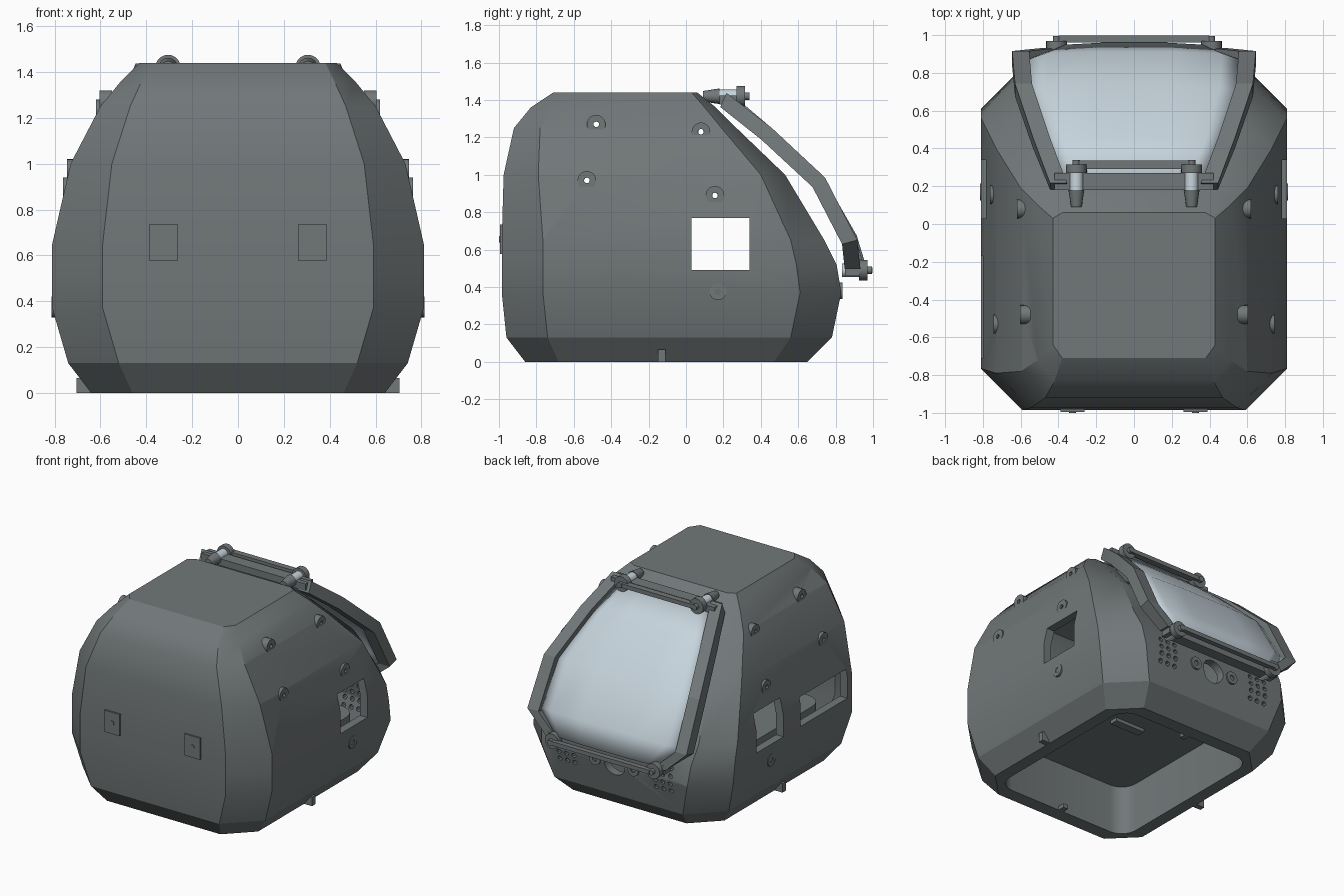
import bpy, bmesh, math
from mathutils import Vector, Matrix

if "Cube" in bpy.data.objects:
    bpy.data.objects.remove(bpy.data.objects["Cube"])


def material(name, rgb):
    m = bpy.data.materials.new(name)
    m.diffuse_color = (*rgb, 1)
    m.use_nodes = True
    m.node_tree.nodes["Principled BSDF"].inputs["Base Color"].default_value = m.diffuse_color
    return m


GREY = material("slate_grey", (0.165, 0.185, 0.19))
PALE = material("pale_blue", (0.57, 0.66, 0.72))


def make(name, verts, faces, mat=GREY, angle=28):
    bm = bmesh.new()
    vs = [bm.verts.new(v) for v in verts]
    for f in faces:
        bm.faces.new([vs[i] for i in f])
    bmesh.ops.remove_doubles(bm, verts=bm.verts, dist=1e-5)
    bmesh.ops.recalc_face_normals(bm, faces=bm.faces)
    me = bpy.data.meshes.new(name)
    bm.to_mesh(me)
    bm.free()
    me.materials.append(mat)
    ob = bpy.data.objects.new(name, me)
    bpy.context.collection.objects.link(ob)
    smooth(ob, angle)
    return ob


def select(ob):
    bpy.ops.object.select_all(action='DESELECT')
    ob.select_set(True)
    bpy.context.view_layer.objects.active = ob


def smooth(ob, angle=28):
    select(ob)
    bpy.ops.object.shade_smooth_by_angle(angle=math.radians(angle))


def loft(name, rings, mat=GREY, angle=28):
    """Closed solid through rings of equal point count."""
    n = len(rings[0])
    verts = [p for r in rings for p in r]
    faces = [(i * n + j, i * n + (j + 1) % n, (i + 1) * n + (j + 1) % n, (i + 1) * n + j)
             for i in range(len(rings) - 1) for j in range(n)]
    faces += [tuple(range(n)), tuple(range(len(verts) - n, len(verts)))]
    return make(name, verts, faces, mat, angle)


def prism(name, outline, z0, z1):
    return loft(name, [[(x, y, z) for x, y in outline] for z in (z0, z1)])


def box(name, lo, hi, mat=GREY):
    return prism(name, [(lo[0], lo[1]), (hi[0], lo[1]), (hi[0], hi[1]), (lo[0], hi[1])], lo[2], hi[2])


def lathe(name, profile, axis, loc, mat=GREY, n=20):
    """Revolve a closed (radius, height) profile around an axis."""
    q = Vector((0, 0, 1)).rotation_difference(Vector(axis))
    k = len(profile)
    verts = [q @ Vector((r * math.cos(a), r * math.sin(a), h)) + Vector(loc)
             for a in [2 * math.pi * i / n for i in range(n)] for r, h in profile]
    bm_faces = []
    for i in range(n):
        for j in range(k):
            a, b = i * k + j, i * k + (j + 1) % k
            c, d = ((i + 1) % n) * k + (j + 1) % k, ((i + 1) % n) * k + j
            r0, r1 = profile[j][0], profile[(j + 1) % k][0]
            if r0 == 0 and r1 == 0:
                continue
            bm_faces.append((a, b, d) if r1 == 0 else (a, b, c) if r0 == 0 else (a, b, c, d))
    return make(name, verts, bm_faces, mat)


def rod(name, r, axis, a, b, n=16, mat=GREY, r2=None):
    length = (Vector(b) - Vector(a)).length
    return lathe(name, [(0, 0), (r, 0), (r if r2 is None else r2, length), (0, length)], axis, a, mat, n)


def cut(ob, cutter):
    m = ob.modifiers.new("cut", 'BOOLEAN')
    m.operation, m.solver, m.object = 'DIFFERENCE', 'EXACT', cutter
    select(ob)
    bpy.ops.object.modifier_apply(modifier=m.name)


def discard(*cutters):
    for c in cutters:
        bpy.data.objects.remove(c)


# Body sections: z, front half, side half, front y, side front y, side back y, back y, back half
SECTIONS = [
    (0.00, .46, .64, -.86, -.68, .47, .65, .46),
    (0.13, .52, .74, -.96, -.74, .56, .78, .52),
    (0.37, .59, .81, -.985, -.765, .61, .83, .59),
    (0.52, .59, .81, -.985, -.765, .59, .805, .605),
    (0.65, .59, .81, -.985, -.765, .56, .74, .62),
    (1.00, .55, .73, -.975, -.79, .40, .53, .56),
    (1.25, .47, .60, -.92, -.78, .19, .27, .47),
    (1.36, .42, .51, -.83, -.72, .10, .16, .42),
    (1.44, .38, .43, -.71, -.64, .03, .06, .38)]


def ring(s, t=0.0, dz=0.0):
    z, xf, xs, yf, yfs, ybs, yb, xb = s
    right = [(xf - t / 2, yf + t), (xs - t, yfs + t / 2), (xs - t, ybs - t / 2), (xb - t / 2, yb - t)]
    pts = right + [(-x, y) for x, y in reversed(right)]
    return [(x, y, z + dz) for x, y in pts]


def rounded(x, y0, y1, r, n=5):
    pts = []
    for cx, cy, a0 in [(x - r, y1 - r, 0), (r - x, y1 - r, 90), (r - x, y0 + r, 180), (x - r, y0 + r, 270)]:
        for i in range(n + 1):
            a = math.radians(a0 + 90 * i / n)
            pts.append((cx + r * math.cos(a), cy + r * math.sin(a)))
    return pts


# Hollow body and lower skirt
body = loft("body_shell", [ring(s) for s in SECTIONS[1:]])
skirt = loft("base_skirt", [ring(s) for s in SECTIONS[:2]])
cavity = loft("cavity_cutter", [ring(SECTIONS[1], .06, .04)] + [ring(s, .06) for s in SECTIONS[2:-1]]
              + [ring(SECTIONS[-1], .06, -.05)])
recess = prism("recess_cutter", rounded(.55, -.76, .55, .12), -.1, .3)
cut(body, cavity)
cut(body, recess)
cut(skirt, recess)

# Window openings, canopy opening and round holes
side_hole = box("side_cutter", (-1, .03, .49), (1, .34, .77))
long_hole = box("long_cutter", (-1, -.71, .49), (-.6, -.17, .70))
canopy = prism("canopy_cutter", [(.33, .2), (.48, .5), (.42, .68), (-.42, .68), (-.48, .5), (-.33, .2)], .66, 2)
BOSSES = [(-.48, 1.27, .604), (.08, 1.23, .62), (-.53, .97, .745), (.155, .89, .763)]
cutters = [cavity, recess, side_hole, long_hole, canopy]
cutters += [rod("bolt_cutter", .015, (1, 0, 0), (-1, y, z), (1, y, z), 10) for y, z, x in BOSSES]
HOLE_Z = .38
cutters.append(rod("port_cutter", .085, (0, 1, 0), (0, .7, HOLE_Z), (0, .9, HOLE_Z), 24))
for s in (-1, 1):
    for i in range(3):
        for j in range(4):
            x, z = s * (.39 + (i - 1) * .06), HOLE_Z + (j - 1.5) * .055
            cutters.append(rod("grille_cutter", .017, (0, 1, 0), (x, .7, z), (x, .9, z), 8))
for c in cutters[2:]:
    cut(body, c)
discard(*cutters)
smooth(body)
smooth(skirt)

# Tub in the underside: open below, closed on top
outer, inner = rounded(.57, -.78, .57, .13), rounded(.55, -.76, .55, .12)
loft("underside_tub", [[(x, y, z) for x, y in o] for o, z in
                       [(inner, .36), (inner, .01), (outer, .01), (outer, .39)]])
box("tub_handle", (-.12, -.1, .335), (.12, -.04, .36))

for s in (-1, 1):
    # Bolt bosses and screws on the flanks
    for y, z, x in BOSSES:
        lathe("bolt_boss", [(.015, 0), (.05, 0), (.05, -.055), (.015, -.055)], (s, 0, 0), (s * x, y, z))
    screw = [(0, -.01), (.018, -.01), (.018, 0), (.045, 0), (.045, -.04), (0, -.04)]
    lathe("side_screw", screw, (s, 0, 0), (s * .814, .17, .375))
    lathe("back_screw", screw, (0, 1, 0), (s * .155, .838, HOLE_Z))
    # Front mounting plates
    box("front_plate", (s * .325 - .063, -.995, .577), (s * .325 + .063, -.96, .735))
    rod("front_plate_pin", .018, (0, -1, 0), (s * .325, -.97, .655), (s * .325, -1.0, .655))
    # Side tabs under the rim
    box("side_tab", (s * .63 - .075, -.15, 0), (s * .63 + .075, -.11, .065))
    # Canopy side rails: x, y, z and outward direction
    rail = [(.40, .20, 1.40, .4, .9), (.49, .43, 1.22, .66, .75), (.585, .71, .96, .8, .6),
            (.60, .875, .64, .97, .25), (.44, .89, .50, 1, 0)]
    w, t = .045, .042
    loft("canopy_rail", [[(s * (x + a * w), y + b * t * ny, z + b * t * nz)
                          for a, b in ((-1, -1), (1, -1), (1, 1), (-1, 1))]
                         for x, y, z, ny, nz in rail], angle=15)
    # Knobs and rods at the canopy corners
    for x, y, z in [(.305, .27, 1.42), (.41, .925, .49)]:
        lathe("canopy_knob", [(0, 0), (.055, 0), (.055, .045), (.02, .045), (.02, .07), (0, .07)],
              (0, 1, 0), (s * x, y, z))
        rod("pale_rod", .036, (0, 1, 0), (s * x, y - .09, z), (s * x, y, z), mat=PALE)
    rod("rod_tip", .028, (0, 1, 0), (s * .305, .09, 1.42), (s * .305, .18, 1.42), r2=.042)

# Cross bars joining the rails and knobs
box("upper_rail", (-.42, .18, 1.375), (.42, .27, 1.425))
box("lower_rail", (-.47, .85, .46), (.47, .93, .53))
box("upper_handle", (-.29, .29, 1.405), (.29, .335, 1.435))
box("lower_handle", (-.40, .96, .475), (.40, .998, .505))

# Small tabs on the front and back of the rim
for y in (-.78, .57):
    box("rim_tab", (-.02, y - .07, 0), (.02, y + .07, .03))

# Domed canopy window
rows = [(.235, 1.37, .37, .5, .85), (.42, 1.21, .46, .66, .75), (.69, .955, .55, .8, .6),
        (.86, .66, .565, .97, .25), (.905, .52, .44, 1, 0)]
cols = [(-1, 0), (-.82, .035), (-.4, .045), (.4, .045), (.82, .035), (1, 0)]
verts = [(a * h, y + d * ny, z + d * nz) for y, z, h, ny, nz in rows for a, d in cols]
k = len(cols)
faces = [(i * k + j, i * k + j + 1, (i + 1) * k + j + 1, (i + 1) * k + j)
         for i in range(len(rows) - 1) for j in range(k - 1)]
window = make("canopy_window", verts, faces, PALE)
sol = window.modifiers.new("thickness", 'SOLIDIFY')
sol.thickness, sol.offset = .02, 0
